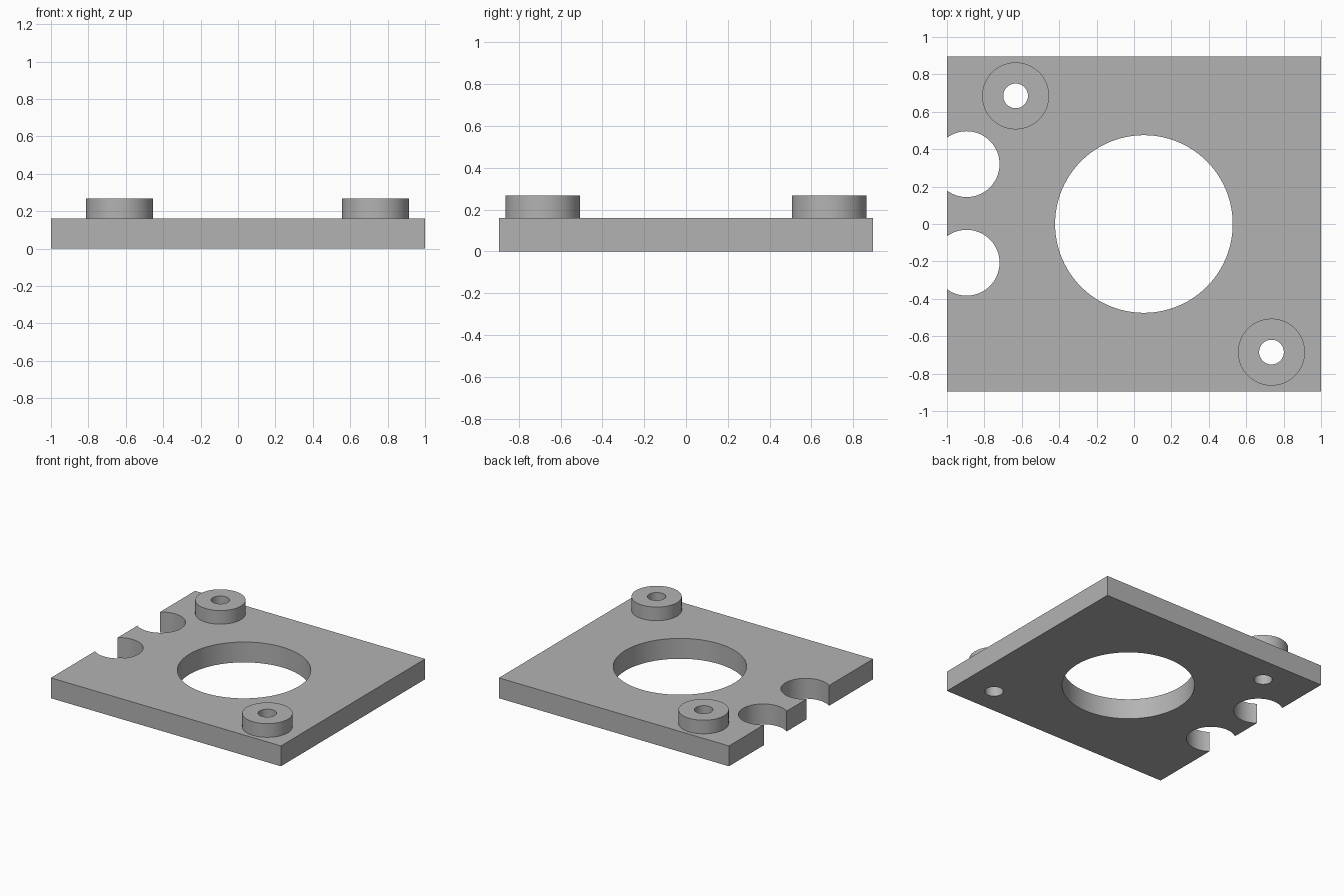
import bpy
import bmesh
import math

cube = bpy.data.objects.get("Cube")
if cube:
    bpy.data.objects.remove(cube, do_unlink=True)

PLATE_TOP, BOSS_TOP = 0.16, 0.267
HALF_X, HALF_Y = 1.0, 0.895
BOSSES = {"back_right_boss": (-0.633, 0.685), "front_left_boss": (0.735, -0.685)}
BOSS_R, BOLT_R = 0.179, 0.066
SEGMENTS = 96

grey = bpy.data.materials.new("plain_grey")
grey.use_nodes = True
colour = (0.45, 0.45, 0.45, 1)
grey.diffuse_color = colour
grey.node_tree.nodes["Principled BSDF"].inputs["Base Color"].default_value = colour


def finish(obj):
    """Give the part its material and smooth its round walls."""
    obj.data.materials.clear()
    obj.data.materials.append(grey)
    bpy.ops.object.select_all(action="DESELECT")
    obj.select_set(True)
    bpy.context.view_layer.objects.active = obj
    bpy.ops.object.shade_smooth_by_angle(angle=math.radians(30))


def cut_hole(obj, x, y, radius):
    """Drill a round hole right through the part."""
    bpy.ops.mesh.primitive_cylinder_add(vertices=SEGMENTS, radius=radius, depth=1,
                                        location=(x, y, 0))
    cutter = bpy.context.object
    cutter.hide_render = True
    mod = obj.modifiers.new("hole", "BOOLEAN")
    mod.operation, mod.solver, mod.object = "DIFFERENCE", "EXACT", cutter
    bpy.context.view_layer.objects.active = obj
    bpy.ops.object.modifier_apply(modifier=mod.name)
    bpy.data.objects.remove(cutter, do_unlink=True)


# Base plate with the central bore, two edge notches and the bolt holes
bpy.ops.mesh.primitive_cube_add(size=2, location=(0, 0, PLATE_TOP / 2))
plate = bpy.context.object
plate.name = "base_plate"
plate.scale = (HALF_X, HALF_Y, PLATE_TOP / 2)
bpy.ops.object.transform_apply(location=True, scale=True)
cut_hole(plate, 0.053, 0, 0.475)
for notch_y in (0.32, -0.207):
    cut_hole(plate, -0.895, notch_y, 0.176)
for x, y in BOSSES.values():
    cut_hole(plate, x, y, BOLT_R)
finish(plate)

# Raised bosses: a lathed ring profile, open where it meets the plate
for name, (x, y) in BOSSES.items():
    bm = bmesh.new()
    profile = [(BOSS_R, PLATE_TOP), (BOSS_R, BOSS_TOP), (BOLT_R, BOSS_TOP), (BOLT_R, PLATE_TOP)]
    verts = [bm.verts.new((r, 0, z)) for r, z in profile]
    edges = [bm.edges.new(pair) for pair in zip(verts, verts[1:])]
    bmesh.ops.spin(bm, geom=verts + edges, cent=(0, 0, 0), axis=(0, 0, 1),
                   angle=math.tau, steps=SEGMENTS, use_duplicate=False)
    bmesh.ops.remove_doubles(bm, verts=bm.verts, dist=0.0001)
    bmesh.ops.recalc_face_normals(bm, faces=bm.faces)
    # An open shell may be oriented inwards, so check it against its top face
    if any(f.normal.z < -0.5 for f in bm.faces):
        bmesh.ops.reverse_faces(bm, faces=bm.faces)
    mesh = bpy.data.meshes.new(name)
    bm.to_mesh(mesh)
    bm.free()
    boss = bpy.data.objects.new(name, mesh)
    boss.location = (x, y, 0)
    bpy.context.collection.objects.link(boss)
    finish(boss)
